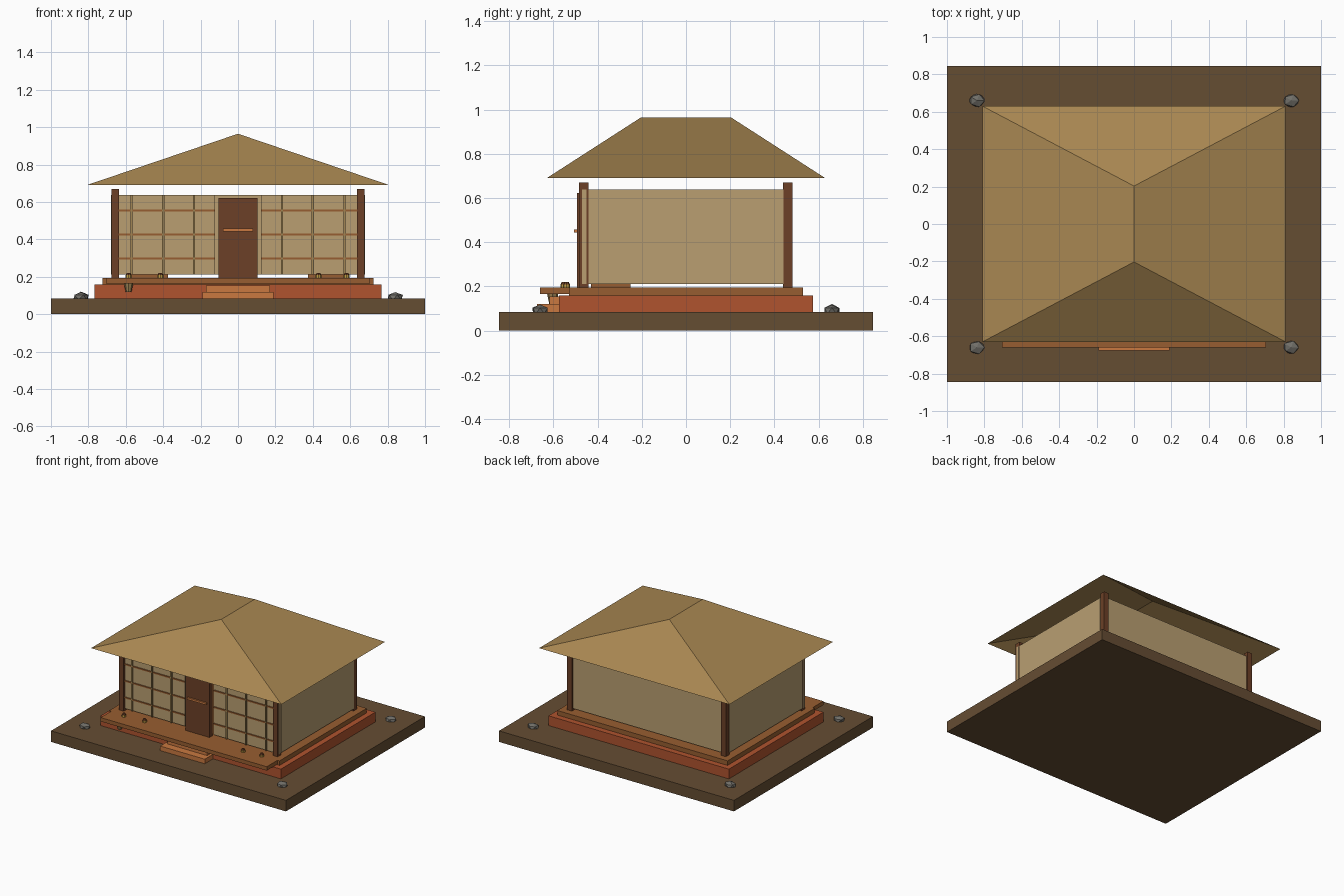
import bpy, bmesh, random
from mathutils import Vector

if "Cube" in bpy.data.objects:
    bpy.data.objects.remove(bpy.data.objects["Cube"])

random.seed(4)


def mat(name, r, g, b):
    m = bpy.data.materials.new(name)
    m.diffuse_color = [(c / 255) ** 2.2 for c in (r, g, b)] + [1]
    m.use_nodes = True
    m.node_tree.nodes["Principled BSDF"].inputs["Base Color"].default_value = m.diffuse_color
    return m


EARTH = mat("earth", 101, 78, 54)
CLAY = mat("clay", 174, 84, 50)
DECK = mat("deck_wood", 150, 94, 52)
STEP = mat("step_wood", 200, 120, 66)
PAPER = mat("paper", 184, 157, 113)
DARK = mat("dark_wood", 108, 66, 43)
BAMBOO = mat("bamboo", 160, 132, 84)
THATCH = mat("thatch", 166, 133, 82)
STONE = mat("stone", 112, 110, 104)
GOLD = mat("gold", 196, 158, 70)


def make(name, bm, m):
    me = bpy.data.meshes.new(name)
    bmesh.ops.recalc_face_normals(bm, faces=bm.faces)
    bm.to_mesh(me)
    bm.free()
    me.materials.append(m)
    o = bpy.data.objects.new(name, me)
    bpy.context.collection.objects.link(o)
    return o


def box(name, x, y, z, m):
    """Box from (min, max) ranges."""
    bm = bmesh.new()
    bmesh.ops.create_cube(bm, size=1)
    for v in bm.verts:
        v.co = Vector(r[0] if c < 0 else r[1] for c, r in zip(v.co, (x, y, z)))
    return make(name, bm, m)


def mirrored(name, x, y, z, m):
    """Two boxes, one each side of x = 0."""
    box(name + "_right", x, y, z, m)
    box(name + "_left", (-x[1], -x[0]), y, z, m)


def cone(name, x, y, z0, z1, r0, r1, m, n=8):
    bm = bmesh.new()
    bmesh.ops.create_cone(bm, cap_ends=True, segments=n, radius1=r0, radius2=r1, depth=z1 - z0)
    bmesh.ops.translate(bm, verts=bm.verts, vec=(x, y, (z0 + z1) / 2))
    return make(name, bm, m)


# ground, foundation, deck, porch and steps
box("ground_slab", (-1, 1), (-.845, .845), (0, .085), EARTH)
box("foundation", (-.768, .768), (-.575, .575), (.085, .16), CLAY)
box("deck", (-.725, .725), (-.53, .53), (.16, .195), DECK)
box("porch", (-.707, .707), (-.66, -.53), (.165, .195), DECK)
box("lower_step", (-.19, .19), (-.675, -.575), (.085, .12), STEP)
box("upper_step", (-.17, .17), (-.617, -.575), (.12, .155), STEP)

# corner posts
for end, y in (("front", -.462), ("back", .46)):
    mirrored(end + "_post", (.635, .676), (y - .021, y + .021), (.195, .67), DARK)

# walls and front screens
mirrored("side_wall", (.658, .678), (-.44, .44), (.212, .638), PAPER)
box("back_wall", (-.64, .64), (.45, .47), (.212, .638), PAPER)
mirrored("front_screen", (.122, .68), (-.47, -.45), (.212, .638), PAPER)
for z in (.298, .426, .554):
    mirrored("screen_rail", (.122, .64), (-.477, -.468), (z - .005, z + .005), DECK)
for x in (.235, .4, .57):
    mirrored("screen_slat", (x - .006, x + .006), (-.48, -.468), (.212, .638), BAMBOO)

# door
box("door", (-.103, .103), (-.494, -.455), (.195, .622), DARK)
box("door_handle", (-.08, .08), (-.506, -.494), (.443, .458), STEP)

# low mats inside the room
mirrored("mat", (.375, .595), (-.43, -.25), (.195, .215), DECK)

# small cups on the porch
for x, y in ((-.585, -.552), (-.415, -.543), (.43, -.552), (.58, -.54)):
    cone("cup", x, y, .195, .209, .016, .016, GOLD)
    cone("cup_lid", x, y, .209, .22, .015, .01, DARK)

# bucket hanging under the porch
cone("bucket", -.585, -.603, .118, .165, .015, .025, BAMBOO)

# hipped roof, an open shell with its ridge along y
bm = bmesh.new()
a, b, c, d, f, g = [bm.verts.new(p) for p in (
    (-.81, -.63, .69), (.81, -.63, .69), (.81, .63, .69), (-.81, .63, .69),
    (0, -.203, .965), (0, .203, .965))]
for face in ((a, b, f), (b, c, g, f), (c, d, g), (d, a, f, g)):
    bm.faces.new(face)
make("roof", bm, THATCH)

# corner stones
for x in (-.84, .84):
    for y in (-.66, .66):
        bm = bmesh.new()
        bmesh.ops.create_icosphere(bm, subdivisions=1, radius=.045)
        for v in bm.verts:
            v.co *= random.uniform(.92, 1.08)
            v.co = Vector((x + v.co.x, y + v.co.y * .85, .09 + v.co.z * .65))
        make("stone", bm, STONE)
